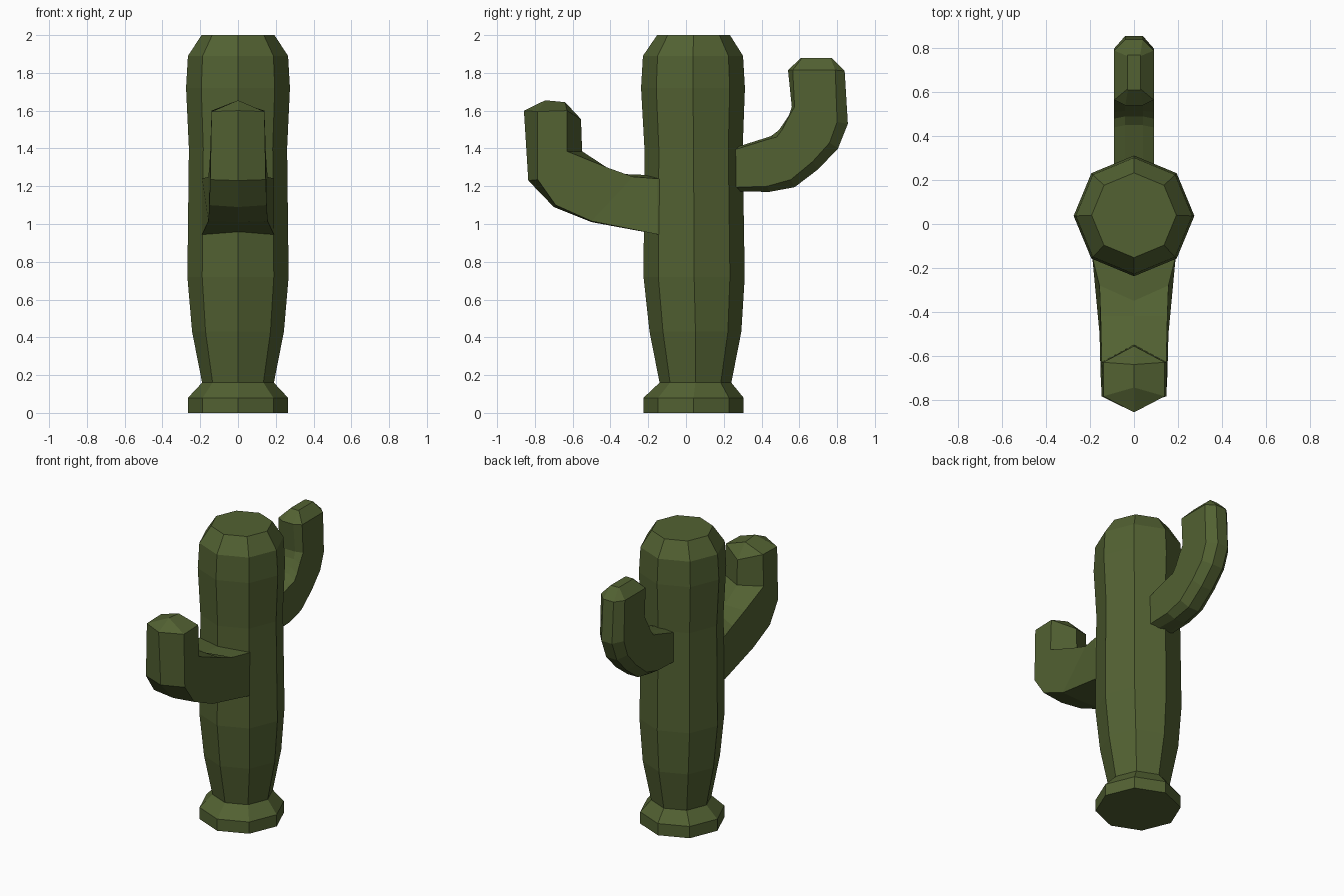
import bpy
import bmesh
import math

if "Cube" in bpy.data.objects:
    bpy.data.objects.remove(bpy.data.objects["Cube"], do_unlink=True)

green = bpy.data.materials.new("cactus green")
green.use_nodes = True
colour = (0.085, 0.12, 0.032, 1)
green.diffuse_color = colour
shader = next(n for n in green.node_tree.nodes if n.type == "BSDF_PRINCIPLED")
shader.inputs["Base Color"].default_value = colour
shader.inputs["Roughness"].default_value = 0.9


def loft(name, rings):
    """Skin a list of equal-sized vertex rings and cap both ends."""
    bm = bmesh.new()
    loops = [[bm.verts.new(p) for p in ring] for ring in rings]
    for a, b in zip(loops, loops[1:]):
        for i in range(len(a)):
            j = (i + 1) % len(a)
            bm.faces.new((a[i], a[j], b[j], b[i]))
    bm.faces.new(loops[0][::-1])
    bm.faces.new(loops[-1])
    # collapse doubled points, such as a ridge
    bmesh.ops.remove_doubles(bm, verts=bm.verts, dist=0.0005)
    bmesh.ops.recalc_face_normals(bm, faces=bm.faces)
    mesh = bpy.data.meshes.new(name)
    bm.to_mesh(mesh)
    bm.free()
    mesh.materials.append(green)
    obj = bpy.data.objects.new(name, mesh)
    bpy.context.collection.objects.link(obj)
    return obj


def octagon(z, r, cy):
    return [(r * math.cos(k * math.pi / 4), cy + r * math.sin(k * math.pi / 4), z)
            for k in range(8)]


def arm_ring(w, flat, om, oc, ic, im):
    """Mirrored section: outer edge, outer corner, inner corner, inner edge as (y, z)."""
    half = [(flat, *om), (w, *oc), (w, *ic), (flat, *im)]
    return half + [(-x, y, z) for x, y, z in reversed(half)]


# Trunk with flared foot: height, radius, centre y
trunk = [(0, .265, .04), (.08, .265, .04), (.16, .19, .05), (.43, .243, .05),
         (.72, .268, .043), (1.4, .26, .04), (1.72, .275, .037),
         (1.89, .265, .037), (2, .193, .04)]
loft("trunk", [octagon(*row) for row in trunk])

# Broad front arm with a ridged tip
front = [
    (.15, (0, .93), (0, .93), (0, 1.23), (0, 1.24)),
    (.19, (-.15, .945), (-.15, .945), (-.15, 1.24), (-.22, 1.26)),
    (.157, (-.5, 1.01), (-.5, 1.015), (-.28, 1.25), (-.35, 1.265)),
    (.152, (-.7, 1.09), (-.69, 1.1), (-.42, 1.3), (-.42, 1.3)),
    (.147, (-.835, 1.23), (-.785, 1.235), (-.63, 1.385), (-.55, 1.385)),
    (.14, (-.858, 1.6), (-.785, 1.595), (-.63, 1.6), (-.556, 1.555)),
    (0, (-.745, 1.655), (-.745, 1.655), (-.64, 1.645), (-.64, 1.645)),
]
loft("front_arm", [arm_ring(w, 0, *pts) for w, *pts in front])

# Slim back arm with chamfered edges
back = [
    (.09, .04, (.15, 1.175), (.15, 1.19), (.15, 1.36), (.15, 1.37)),
    (.09, .04, (.44, 1.17), (.43, 1.2), (.44, 1.45), (.45, 1.465)),
    (.09, .04, (.575, 1.195), (.555, 1.235), (.48, 1.46), (.49, 1.495)),
    (.09, .04, (.7, 1.29), (.67, 1.33), (.51, 1.5), (.515, 1.53)),
    (.09, .04, (.805, 1.4), (.76, 1.43), (.54, 1.56), (.545, 1.575)),
    (.09, .04, (.857, 1.53), (.8, 1.54), (.575, 1.62), (.56, 1.62)),
    (.09, .04, (.84, 1.81), (.79, 1.815), (.565, 1.815), (.54, 1.815)),
    (.03, .028, (.77, 1.88), (.765, 1.88), (.615, 1.88), (.61, 1.88)),
]
loft("back_arm", [arm_ring(w, f, *pts) for w, f, *pts in back])
